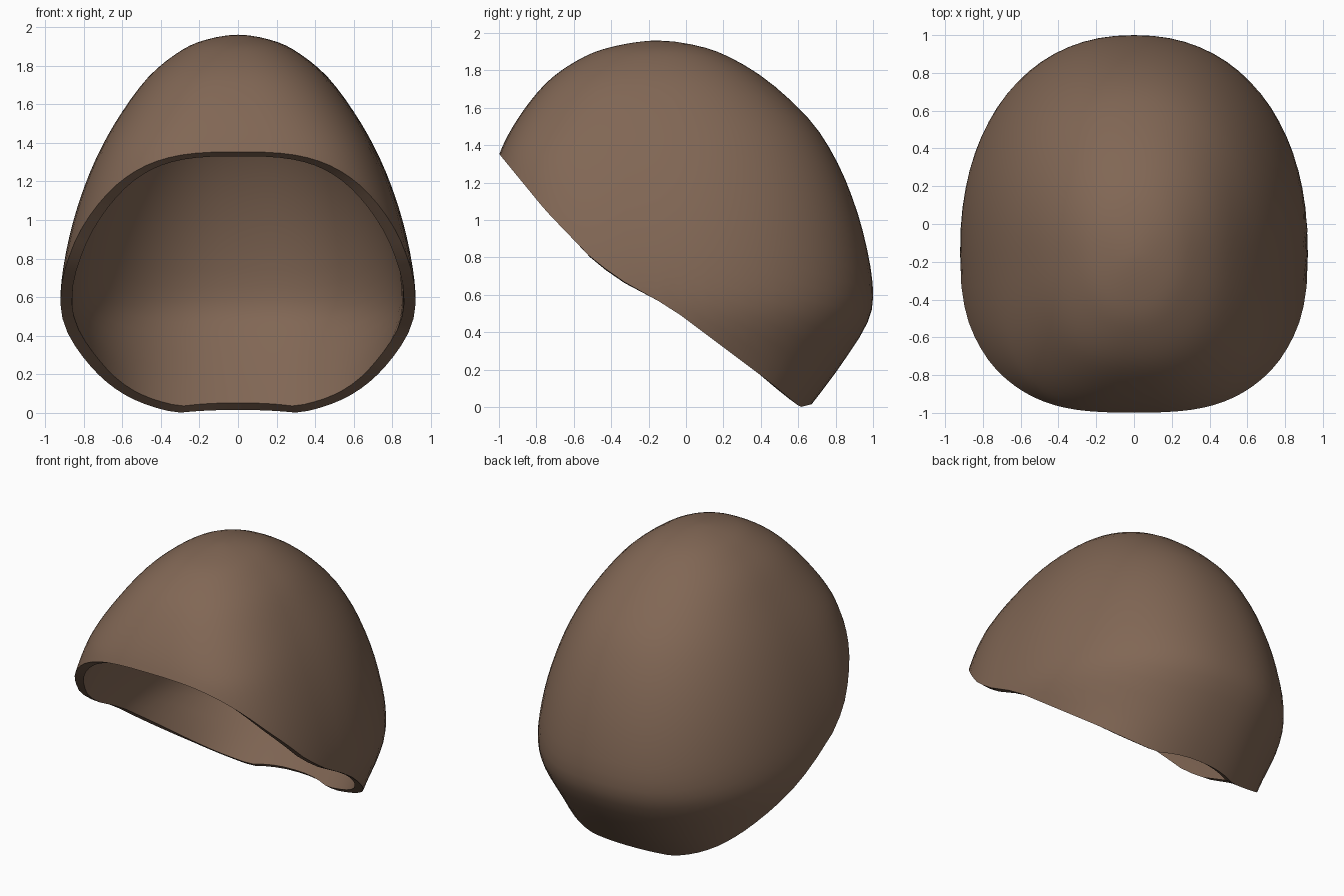
import bpy, bmesh, math

cube = bpy.data.objects.get("Cube")
if cube:
    bpy.data.objects.remove(cube)

# Level profile from crown to base: height, half width, front y, back y
LEVELS = [
    (1.93, -0.18, 0.07, -0.38),   # mirrored point for a rounded crown
    (1.96, 0.0, -0.15, -0.15),
    (1.93, 0.18, -0.38, 0.07),
    (1.865, 0.315, -0.56, 0.245),
    (1.735, 0.47, -0.745, 0.45),
    (1.53, 0.62, -0.907, 0.667),
    (1.32, 0.735, -1.01, 0.803),
    (1.09, 0.825, -1.055, 0.9),
    (0.85, 0.888, -1.065, 0.967),
    (0.62, 0.92, -1.06, 1.0),
    (0.45, 0.905, -1.05, 0.97),
    (0.22, 0.83, -1.0, 0.825),
    (0.0, 0.79, -0.95, 0.66),
    (-0.2, 0.74, -0.9, 0.5),
    (-0.4, 0.65, -0.8, 0.34),
]
# Opening edge seen from the side: y, z
RIM = [(-1.2, 1.61), (-1.0, 1.355), (-0.75, 1.05), (-0.5, 0.79), (-0.35, 0.68),
       (-0.08, 0.53), (0.44, 0.14), (0.61, 0.0), (0.67, 0.015), (1.2, 0.05)]
MID_Y = -0.15
COLUMNS, ROWS = 72, 28
WALL = 0.06


def level(t):
    """Smooth spline through the level profile."""
    i = min(int(t), len(LEVELS) - 4)
    u = t - i
    a, b, c, d = LEVELS[i:i + 4]
    return [0.5 * (2 * q + (r - p) * u + (2 * p - 5 * q + 4 * r - s) * u * u
                   + (3 * q - p - 3 * r + s) * u ** 3)
            for p, q, r, s in zip(a, b, c, d)]


def surface(angle, t):
    """Rounded section, squarer at the lower front."""
    z, half, front, back = level(t)
    sx, sy = math.cos(angle), math.sin(angle)
    depth = min(1, max(0, (1.96 - z) / 0.6))
    n = 2.15 + depth * (0.05 if sy > 0 else 0.85)
    x = math.copysign(abs(sx) ** (2 / n), sx) * half
    y = MID_Y + abs(sy) ** (2 / n) * ((back if sy > 0 else front) - MID_Y)
    return x, y, z


def rim_height(y):
    for (y0, z0), (y1, z1) in zip(RIM, RIM[1:]):
        if y <= y1:
            return z0 + (z1 - z0) * (y - y0) / (y1 - y0)
    return 0


def rim_parameter(angle):
    """Bisect down a column to the point where it meets the opening."""
    lo, hi = 0.0, len(LEVELS) - 3.0
    for _ in range(30):
        mid = (lo + hi) / 2
        x, y, z = surface(angle, mid)
        if z > rim_height(y):
            lo = mid
        else:
            hi = mid
    return lo


# Shell columns run from the crown down to the opening edge
bm = bmesh.new()
crown = bm.verts.new((0, MID_Y, LEVELS[1][0]))
columns = []
for c in range(COLUMNS):
    angle = math.tau * c / COLUMNS
    end = rim_parameter(angle)
    columns.append([bm.verts.new(surface(angle, end * r / ROWS))
                    for r in range(1, ROWS + 1)])
for c in range(COLUMNS):
    left, right = columns[c], columns[(c + 1) % COLUMNS]
    bm.faces.new((crown, left[0], right[0]))
    for r in range(ROWS - 1):
        bm.faces.new((left[r], left[r + 1], right[r + 1], right[r]))
bm.normal_update()
mesh = bpy.data.meshes.new("cap_shell")
bm.to_mesh(mesh)
bm.free()
shell = bpy.data.objects.new("cap_shell", mesh)
bpy.context.collection.objects.link(shell)

# Brown material
brown = bpy.data.materials.new("warm_brown")
brown.use_nodes = True
color = (0.22, 0.135, 0.09, 1)
brown.diffuse_color = color
brown.node_tree.nodes["Principled BSDF"].inputs["Base Color"].default_value = color
mesh.materials.append(brown)

# Wall thickness grows inwards
wall = shell.modifiers.new("wall", 'SOLIDIFY')
wall.thickness = WALL
wall.offset = -1

bpy.ops.object.select_all(action='DESELECT')
shell.select_set(True)
bpy.context.view_layer.objects.active = shell
bpy.ops.object.modifier_apply(modifier="wall")
bpy.ops.object.shade_smooth_by_angle(angle=math.radians(40))
